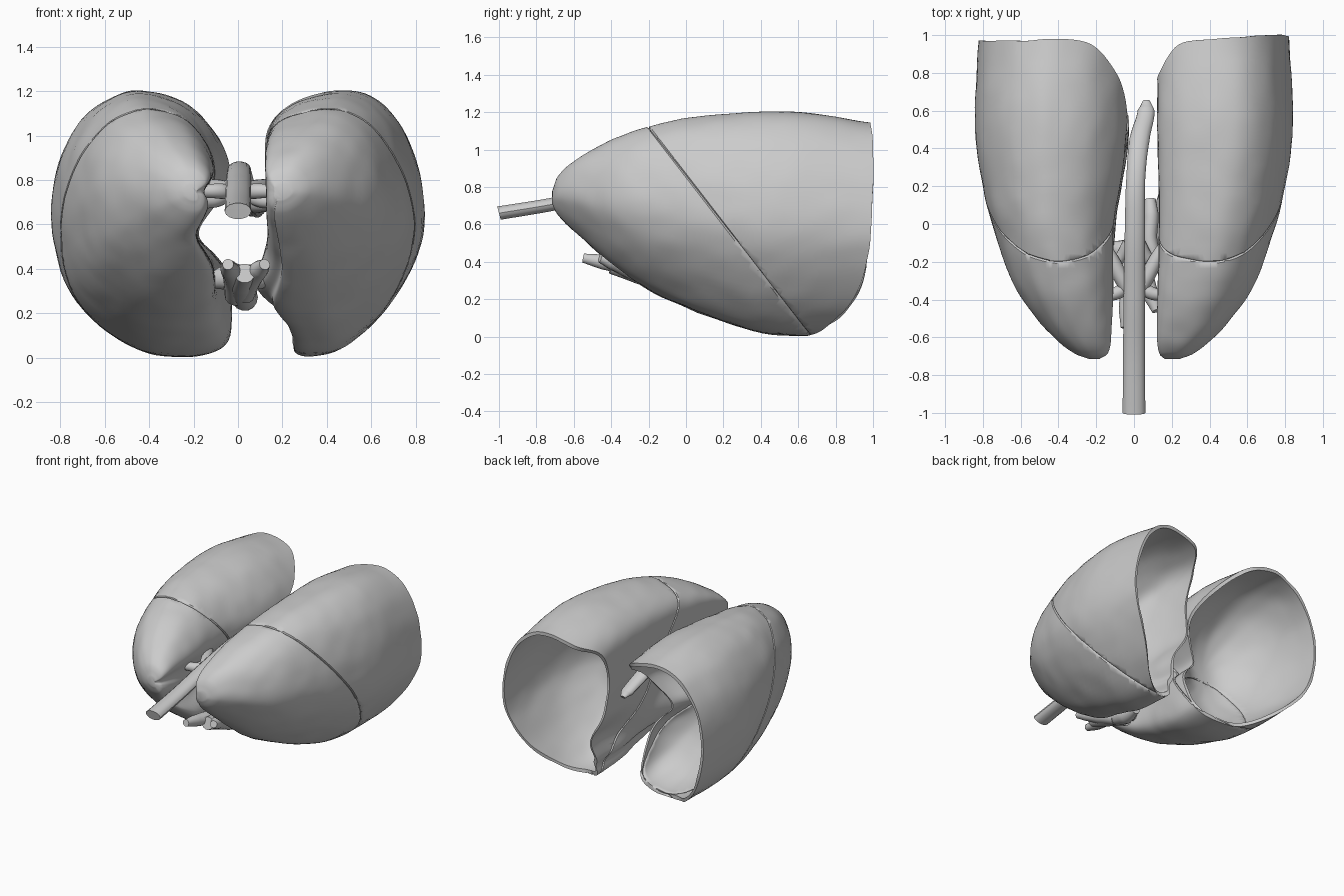
import bpy, bmesh, math
from mathutils import Vector, noise

if "Cube" in bpy.data.objects:
    bpy.data.objects.remove(bpy.data.objects["Cube"])


def interp(table, y):
    """Smooth (Hermite) interpolation through (y, value) pairs."""
    y = min(max(y, table[0][0]), table[-1][0])
    n = len(table)

    def slope(i):
        a, b = table[max(i - 1, 0)], table[min(i + 1, n - 1)]
        return (b[1] - a[1]) / (b[0] - a[0])
    i = 0
    while i < n - 2 and y > table[i + 1][0]:
        i += 1
    (y0, v0), (y1, v1) = table[i], table[i + 1]
    h = y1 - y0
    t = (y - y0) / h
    return ((2*t**3 - 3*t**2 + 1) * v0 + (t**3 - 2*t**2 + t) * h * slope(i)
            + (3*t**2 - 2*t**3) * v1 + (t**3 - t**2) * h * slope(i + 1))


def closed_spline(pts, per):
    """Closed Catmull-Rom loop through the control points."""
    out, n = [], len(pts)
    for i in range(n):
        p = [Vector(pts[(i + k) % n]) for k in (-1, 0, 1, 2)]
        for s in range(per):
            t = s / per
            out.append(0.5 * (2*p[1] + (p[2] - p[0])*t + (2*p[0] - 5*p[1] + 4*p[2] - p[3])*t*t
                              + (3*p[1] - p[0] - 3*p[2] + p[3])*t**3))
    return out


def bell(x, c, w):
    return math.exp(-((x - c) / w) ** 2)


def finish(ob, angle=50):
    bpy.ops.object.select_all(action='DESELECT')
    bpy.context.view_layer.objects.active = ob
    ob.select_set(True)
    bpy.ops.object.shade_smooth_by_angle(angle=math.radians(angle))


# Shared lung profiles along y: lateral edge, top, bottom
APEX = -0.715
LATERAL = [(APEX, .24), (-.69, .31), (-.58, .445), (-.35, .62), (-.05, .735), (.15, .79), (.5, .84), (1, .82)]
TOP = [(APEX, .78), (-.69, .85), (-.6, .935), (-.4, 1.05), (-.2, 1.12), (0, 1.165), (.3, 1.195), (.6, 1.2), (1, 1.14)]
BOTTOM = [(APEX, .71), (-.69, .655), (-.55, .52), (-.4, .39), (-.2, .25), (0, .155), (.2, .08), (.4, .02), (.6, .003), (1, .003)]


def lung(name, side, medial, outline, dome_y, inner_fissure, recess):
    """Outline points are (medial-to-lateral, bottom-to-top, y of base rim)."""
    loop = closed_spline(outline, 7)
    bm = bmesh.new()

    def vert(u, v, y):
        xm, xl = interp(medial, y), interp(LATERAL, y)
        zb, zt = interp(BOTTOM, y), interp(TOP, y)
        z = zb + v * (zt - zb)
        x = xm + u * (xl - xm) + recess(y, z) * min(1, max(0, 1 - u)) ** 2
        return bm.verts.new((side * x, y, z))
    rings = []
    # outer surface from the apex to the base rim
    for i in range(45):
        t = (i / 44) ** 1.6
        rings.append([vert(p[0], p[1], APEX + t * (p[2] - APEX)) for p in loop])
    # hollow base rising to the diaphragm dome
    for i in range(19):
        th = i / 18 * math.radians(88)
        k = .955 * math.cos(th) ** .8
        rings.append([vert(.5 + (p[0] - .5) * k, .5 + (p[1] - .5) * k,
                           p[2] + (dome_y - p[2]) * math.sin(th)) for p in loop])
    n = len(loop)
    for r, (a, b) in enumerate(zip(rings, rings[1:])):
        for j in range(n):
            f = bm.faces.new((a[j], a[(j + 1) % n], b[(j + 1) % n], b[j]))
            f.material_index = int(r < 44 or inner_fissure)
    bm.faces.new(rings[0])
    bm.faces.new(rings[-1])
    bmesh.ops.recalc_face_normals(bm, faces=bm.faces[:])
    # soft uneven surface
    bm.normal_update()
    for v in bm.verts:
        v.co += v.normal * .004 * noise.noise(v.co * 9)
    # oblique fissure pressed in between the lobes
    no = Vector((0, 1.1, .85)).normalized()
    co = Vector((0, .225, .57))
    for d in (-.007, .007, 0):
        faces = [f for f in bm.faces if f.material_index]
        edges = list({e for f in faces for e in f.edges})
        verts = list({v for f in faces for v in f.verts})
        res = bmesh.ops.bisect_plane(bm, geom=verts + edges + faces, dist=1e-5,
                                     plane_co=co + no * d, plane_no=no)
    bm.normal_update()
    for v in [g for g in res['geom_cut'] if isinstance(g, bmesh.types.BMVert)]:
        v.co -= v.normal * .009
    for f in bm.faces:
        f.material_index = 0
    me = bpy.data.meshes.new(name)
    bm.to_mesh(me)
    bm.free()
    ob = bpy.data.objects.new(name, me)
    bpy.context.collection.objects.link(ob)
    finish(ob)


lung("right_lung", -1,
     [(APEX, .18), (-.69, .14), (-.6, .12), (-.3, .105), (0, .1), (.3, .05), (.5, .03), (1, .03)],
     [(.02, .06, .6), (.2, .003, .64), (.46, .015, .68), (.7, .1, .84), (.91, .26, .95), (1, .5, .97),
      (.96, .73, .97), (.83, .89, .97), (.68, .97, .97), (.5, 1, .98), (.25, .95, .95), (.07, .82, .78), (.01, .68, .56),
      (.09, .54, .45), (.1, .45, .42), (.04, .37, .44), (0, .24, .5)], .2, True,
     lambda y, z: .075 * bell(z, .55, .1))
lung("left_lung", 1,
     [(APEX, .165), (-.69, .135), (-.6, .12), (0, .13), (.5, .12), (1, .12)],
     [(.18, .02, .68), (.3, .004, .66), (.5, .04, .75), (.75, .18, .9), (.94, .36, .97), (1, .52, .99),
      (.96, .71, 1), (.84, .88, 1), (.66, .98, .99), (.45, 1, .98), (.17, .95, .95), (.02, .85, .8), (.01, .66, .72),
      (.02, .5, .74), (.02, .38, .76), (.03, .24, .74), (.08, .135, .71), (.16, .08, .69)], .2, False,
     lambda y, z: bell(z, .28, .16) * (.13 * bell(min(y, .65), .65, .3) - .11 * bell(y, -.08, .22)))


def tube(name, pts, flat=1.0):
    """Smooth tube through (x, y, z, radius); flat squashes its height."""
    cu = bpy.data.curves.new(name, 'CURVE')
    cu.dimensions = '3D'
    cu.bevel_depth = 1
    cu.bevel_resolution = 5
    cu.use_fill_caps = True
    sp = cu.splines.new('BEZIER')
    sp.bezier_points.add(len(pts) - 1)
    for bp, p in zip(sp.bezier_points, pts):
        bp.co = p[:3]
        bp.radius = p[3]
        bp.handle_left_type = bp.handle_right_type = 'AUTO'
    tmp = bpy.data.objects.new(name + "_curve", cu)
    bpy.context.collection.objects.link(tmp)
    dg = bpy.context.evaluated_depsgraph_get()
    me = bpy.data.meshes.new_from_object(tmp.evaluated_get(dg))
    bpy.data.objects.remove(tmp)
    if flat != 1:
        mid = [(p[1], p[2]) for p in pts]
        for v in me.vertices:
            m = interp(mid, v.co.y)
            v.co.z = m + (v.co.z - m) * flat
    me.name = name
    ob = bpy.data.objects.new(name, me)
    bpy.context.collection.objects.link(ob)
    finish(ob, 40)


# long flattened central tube, arching and dipping at its far end
tube("central_tube", [(0, -1, .66, .06), (0, -.7, .71, .058), (.002, -.35, .785, .056), (.005, 0, .845, .053),
                      (.01, .25, .84, .05), (.03, .45, .76, .053), (.065, .6, .665, .045), (.065, .65, .645, .02)], .62)
# bronchi and vessels entering each lung
for s, n in ((-1, "right"), (1, "left")):
    tube(n + "_bronchus", [(0, -.4, .74, .04), (s*.07, -.28, .76, .04), (s*.14, -.15, .77, .035), (s*.2, -.08, .77, .03)])
    tube(n + "_upper_vessel", [(s*.02, -.3, .74, .03), (s*.08, -.36, .75, .035), (s*.16, -.38, .75, .03)])
    tube(n + "_lower_vessel", [(s*.03, -.1, .75, .03), (s*.09, -.2, .71, .03), (s*.16, -.25, .7, .03)])
# short arched vessel beside the central tube
tube("arched_vessel", [(.085, .13, .66, .03), (.09, .05, .68, .04), (.09, -.12, .69, .04), (.15, -.22, .69, .03)])
# large vessels at the front between the lungs
tube("front_trunk", [(.03, -.4, .38, .045), (.02, -.25, .34, .06), (.03, -.05, .27, .06), (.05, .08, .25, .03)])
tube("right_front_vessel", [(-.045, -.55, .42, .025), (-.04, -.45, .4, .04), (-.02, -.3, .37, .05), (-.01, -.1, .28, .05)])
tube("left_front_vessel", [(.12, -.46, .42, .025), (.1, -.4, .4, .04), (.06, -.3, .36, .05), (.03, -.15, .29, .05)])
tube("cross_vessel", [(-.13, -.12, .34, .03), (-.05, -.14, .36, .06), (.06, -.14, .36, .06), (.15, -.12, .36, .04)])
